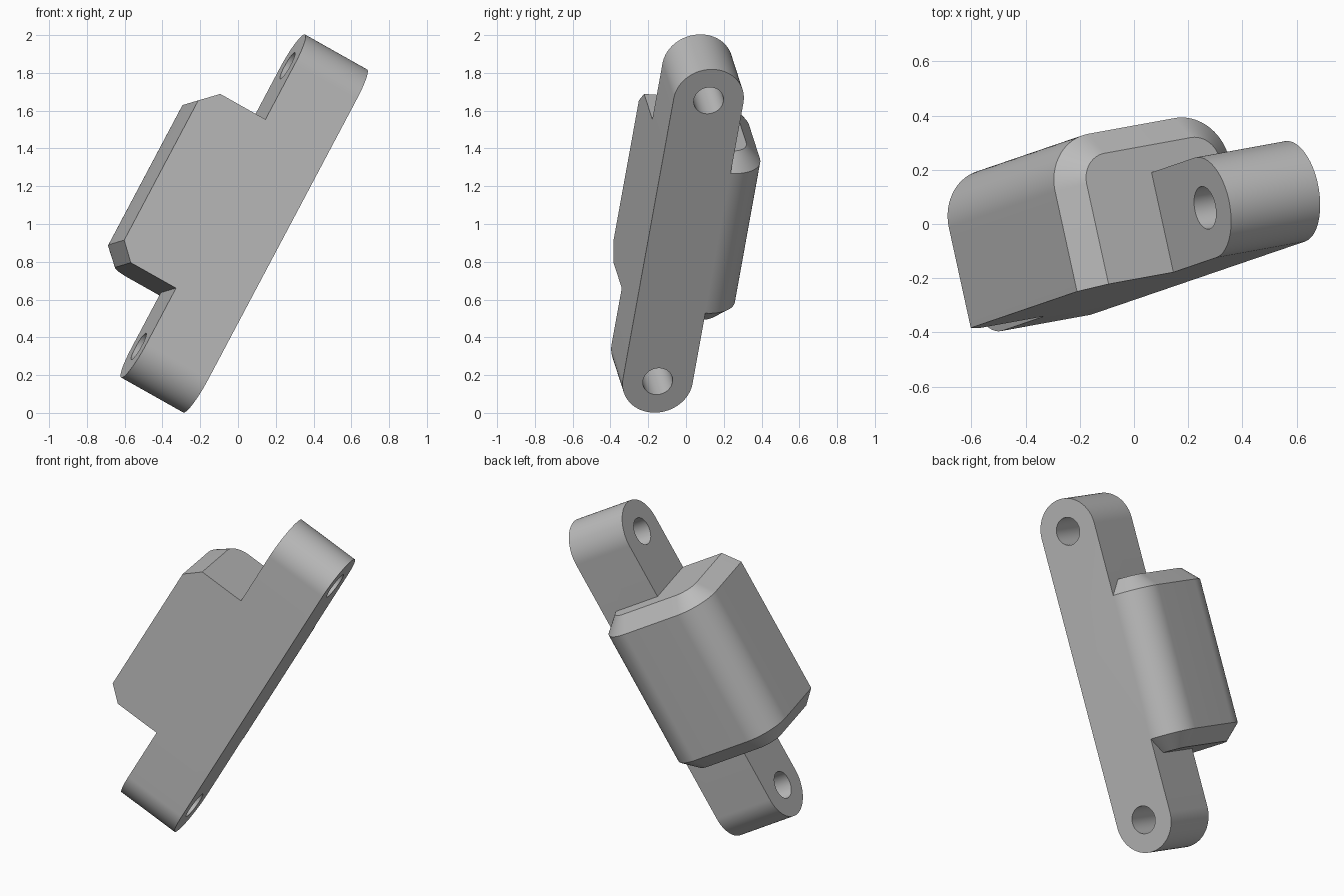
import bpy, bmesh
from math import pi, sin, cos
from mathutils import Vector, Matrix

if "Cube" in bpy.data.objects:
    bpy.data.objects.remove(bpy.data.objects["Cube"], do_unlink=True)

# Sizes: plate half width, plate depth, hole spacing, block width and length
R, DEPTH, HOLE_R, HOLE_Z = 0.189, 0.382, 0.08, 0.852
WIDTH, HALF, CHAMFER = 0.748, 0.512, 0.088

grey = bpy.data.materials.new("plain_grey")
grey.use_nodes = True
colour = (0.5, 0.5, 0.5, 1)
grey.diffuse_color = colour
grey.node_tree.nodes["Principled BSDF"].inputs["Base Color"].default_value = colour

# Tilted frame: local x = hole axis, y = flat side, z = long axis
along = Vector((0.79, 0.27, 1.49)).normalized()
across = Vector((-0.33, -0.06, 0.187))
across = (across - along * across.dot(along)).normalized()
flat = along.cross(across)
frame = Matrix((across, flat, along)).transposed().to_4x4()
frame.translation = (0.197, -0.015, 0.91)


def arc(cx, cy, r, start, end, n=24):
    return [(cx + r * cos(start + (end - start) * i / n),
             cy + r * sin(start + (end - start) * i / n)) for i in range(n + 1)]


def loft(name, sections):
    """Skin equal closed sections and cap both ends."""
    bm = bmesh.new()
    rings = [[bm.verts.new(p) for p in s] for s in sections]
    for a, b in zip(rings, rings[1:]):
        for i in range(len(a)):
            j = (i + 1) % len(a)
            bm.faces.new((a[i], a[j], b[j], b[i]))
    bm.faces.new(rings[0])
    bm.faces.new(rings[-1])
    bmesh.ops.recalc_face_normals(bm, faces=bm.faces)
    mesh = bpy.data.meshes.new(name)
    bm.to_mesh(mesh)
    bm.free()
    mesh.materials.append(grey)
    ob = bpy.data.objects.new(name, mesh)
    bpy.context.collection.objects.link(ob)
    ob.matrix_world = frame
    return ob


def prism(name, outline, x0, x1):
    return loft(name, [[(x, y, z) for y, z in outline] for x in (x0, x1)])


def block_section(z, inset):
    r = R - inset
    pts = [(WIDTH - inset, R)]
    pts += arc(WIDTH - R, -R, r, 0, -pi / 2)
    pts += arc(R, -R, r, -pi / 2, -pi)
    pts.append((inset, R))
    return [(x, y, z) for x, y in pts]


# Round-ended mounting plate
bracket = prism("mounting_bracket",
                arc(0, HOLE_Z, R, 0, pi, 48) + arc(0, -HOLE_Z, R, pi, 2 * pi, 48),
                0, DEPTH)

# Chamfered block with two rounded back corners
block = loft("block", [block_section(-HALF, CHAMFER), block_section(CHAMFER - HALF, 0),
                       block_section(HALF - CHAMFER, 0), block_section(HALF, CHAMFER)])

# Bolt holes
holes = [prism("hole_cutter", arc(0, s * HOLE_Z, HOLE_R, 0, 2 * pi, 48)[:-1], -0.1, DEPTH + 0.1)
         for s in (-1, 1)]

# Join the block and cut the holes
bpy.context.view_layer.update()
bpy.ops.object.select_all(action="DESELECT")
bpy.context.view_layer.objects.active = bracket
bracket.select_set(True)
for tool, operation in [(block, "UNION")] + [(h, "DIFFERENCE") for h in holes]:
    tool.hide_render = True
    mod = bracket.modifiers.new(operation.lower(), "BOOLEAN")
    mod.object, mod.operation, mod.solver = tool, operation, "EXACT"
    bpy.ops.object.modifier_apply(modifier=mod.name)
    bpy.data.objects.remove(tool, do_unlink=True)
bpy.ops.object.shade_smooth_by_angle()
